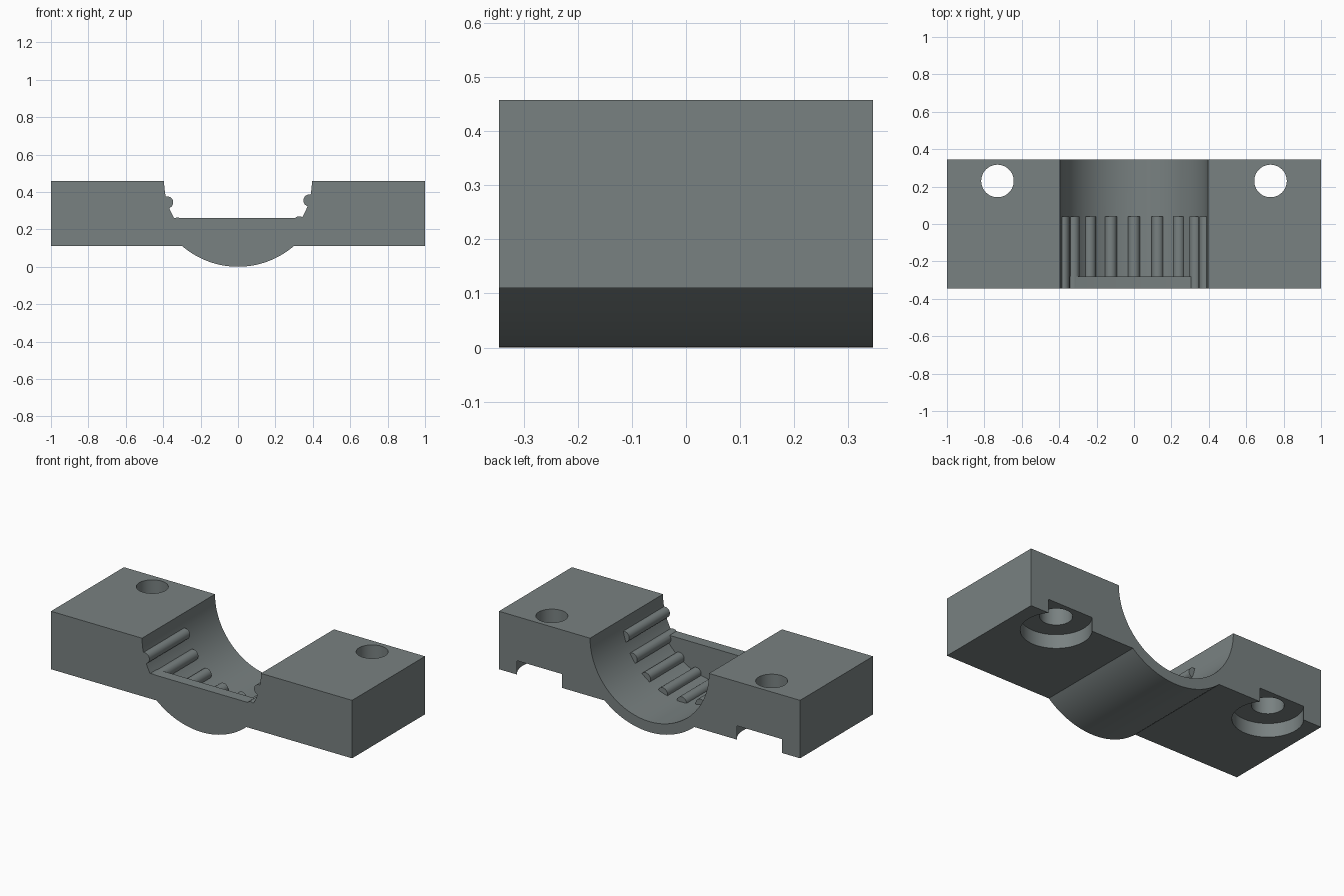
import bpy, bmesh, math

if "Cube" in bpy.data.objects:
    bpy.data.objects.remove(bpy.data.objects["Cube"])

TOP, BASE, HALF_Y = 0.458, 0.11, 0.346
BORE = 0.395

grey = bpy.data.materials.new("slate grey")
grey.diffuse_color = (0.19, 0.22, 0.22, 1)
grey.use_nodes = True
grey.node_tree.nodes["Principled BSDF"].inputs["Base Color"].default_value = grey.diffuse_color


def arc(r, start, end, n, cx=0.0, cz=TOP):
    """Points of an arc in the xz plane, angles in degrees."""
    return [(cx + r * math.cos(math.radians(start + (end - start) * i / n)),
             cz + r * math.sin(math.radians(start + (end - start) * i / n)))
            for i in range(n + 1)]


def prism(name, profile, y0, y1):
    """Extrude an xz profile along y."""
    bm = bmesh.new()
    face = bm.faces.new([bm.verts.new((x, y0, z)) for x, z in profile])
    out = bmesh.ops.extrude_face_region(bm, geom=[face])
    moved = [v for v in out["geom"] if isinstance(v, bmesh.types.BMVert)]
    bmesh.ops.translate(bm, verts=moved, vec=(0, y1 - y0, 0))
    bmesh.ops.recalc_face_normals(bm, faces=bm.faces[:])
    mesh = bpy.data.meshes.new(name)
    bm.to_mesh(mesh)
    bm.free()
    mesh.materials.append(grey)
    obj = bpy.data.objects.new(name, mesh)
    bpy.context.collection.objects.link(obj)
    return obj


def post(name, x, y, r, z0, z1):
    """Upright cylinder."""
    bpy.ops.mesh.primitive_cylinder_add(vertices=64, radius=r, depth=z1 - z0,
                                        location=(x, y, (z0 + z1) / 2))
    obj = bpy.context.object
    obj.name = name
    obj.data.materials.append(grey)
    return obj


def combine(target, tool, operation):
    """Apply a boolean and discard the tool."""
    mod = target.modifiers.new("bool", "BOOLEAN")
    mod.operation, mod.solver, mod.object = operation, "EXACT", tool
    bpy.context.view_layer.objects.active = target
    bpy.ops.object.modifier_apply(modifier=mod.name)
    bpy.data.objects.remove(tool, do_unlink=True)


# Clamp body: two lugs joined by a half-round saddle
edge = math.degrees(math.asin((TOP - BASE) / TOP))
profile = [(-1, BASE), (-1, TOP)] + arc(BORE, 180, 360, 64)
profile += [(1, TOP), (1, BASE)] + arc(TOP, -edge, -180 + edge, 40)
body = prism("clamp_body", profile, -HALF_Y, HALF_Y)

# Low lip closing the front of the saddle
drop = math.degrees(math.asin((TOP - 0.26) / 0.42))
lip = prism("front_lip", arc(0.42, -drop, -180 + drop, 40), -HALF_Y, -0.28)
combine(body, lip, "UNION")

# Grip ribs around the front half of the saddle
for k in range(-4, 5):
    a = math.radians(-90 + k * (18.7 if k > 0 else 18.3))
    ring = arc(0.032, 0, 345, 23, BORE * math.cos(a), TOP + BORE * math.sin(a))
    combine(body, prism("grip_rib", ring, -HALF_Y, 0.04), "UNION")

# Bolt holes with counterbores that break out through the back
for x in (-0.73, 0.73):
    combine(body, post("bolt_hole", x, 0.23, 0.087, -0.1, 0.6), "DIFFERENCE")
    combine(body, post("counterbore", x, 0.23, 0.19, -0.1, BASE + 0.083), "DIFFERENCE")

# Smooth the round surfaces, keep machined edges sharp
bpy.ops.object.select_all(action="DESELECT")
body.select_set(True)
bpy.context.view_layer.objects.active = body
bpy.ops.object.shade_smooth_by_angle(angle=math.radians(25))
